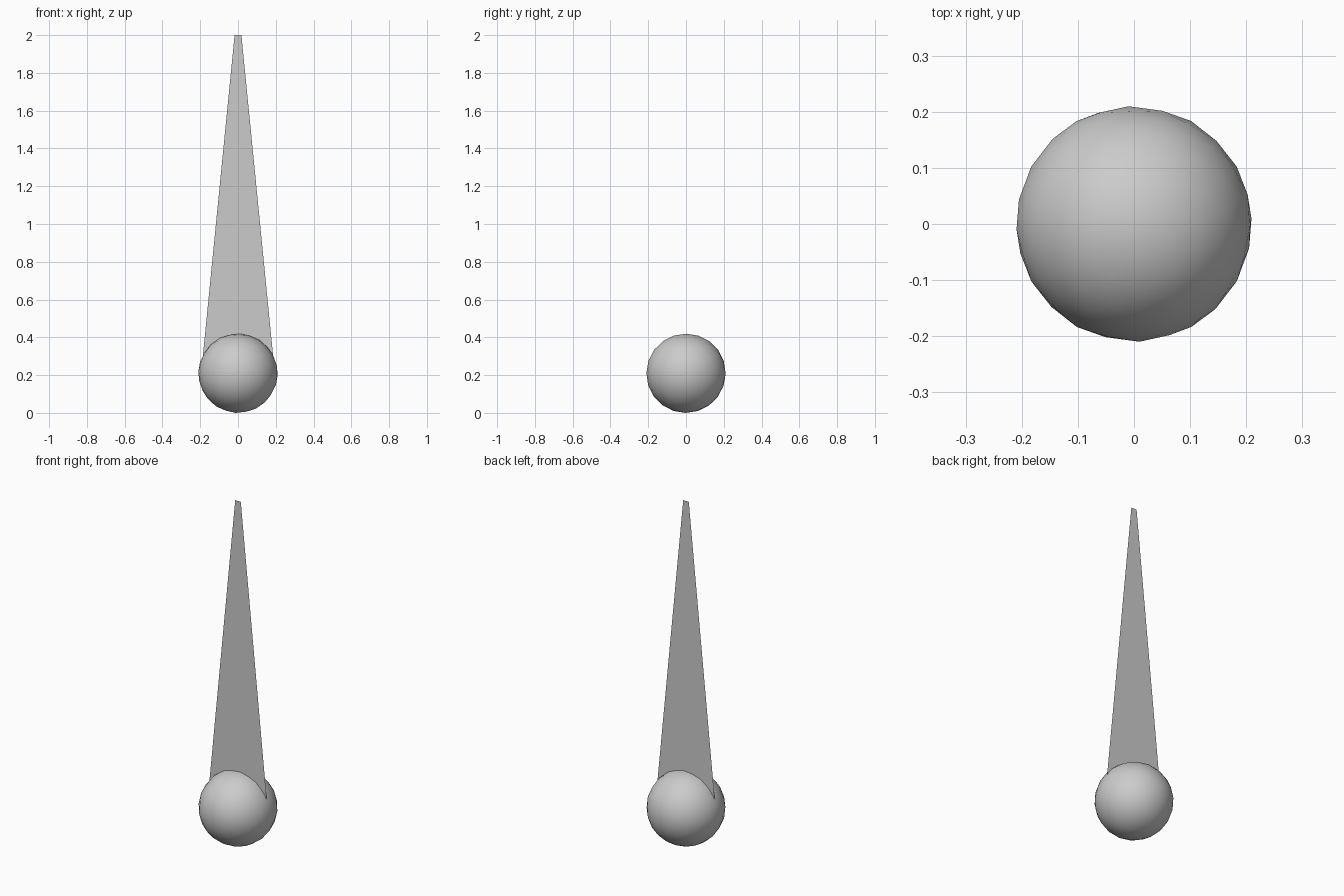
import bpy, bmesh
from mathutils import Euler, Matrix

if "Cube" in bpy.data.objects:
    bpy.data.objects.remove(bpy.data.objects["Cube"])

RADIUS = 0.21


def add_object(name, bm):
    mesh = bpy.data.meshes.new(name)
    bm.to_mesh(mesh)
    bm.free()
    obj = bpy.data.objects.new(name, mesh)
    bpy.context.collection.objects.link(obj)
    return obj


# Smooth ball, tilted off-axis and resting on the ground
bm = bmesh.new()
tilt = Euler((0.35, 0.5, 0.2)).to_matrix().to_4x4()
bmesh.ops.create_icosphere(bm, subdivisions=3, radius=RADIUS, matrix=tilt)
low = min(v.co.z for v in bm.verts)
bmesh.ops.transform(bm, matrix=Matrix.Translation((0, 0, -low)), verts=bm.verts)
for f in bm.faces:
    f.smooth = True
add_object("ball", bm)

# Flat tapering tail, a single sheet rising from the ball's centre
bm = bmesh.new()
outline = [(-0.195, 0.21), (0.195, 0.21), (0.018, 2.0), (-0.018, 2.0)]
bm.faces.new([bm.verts.new((x, 0, z)) for x, z in outline])
add_object("tail", bm)
